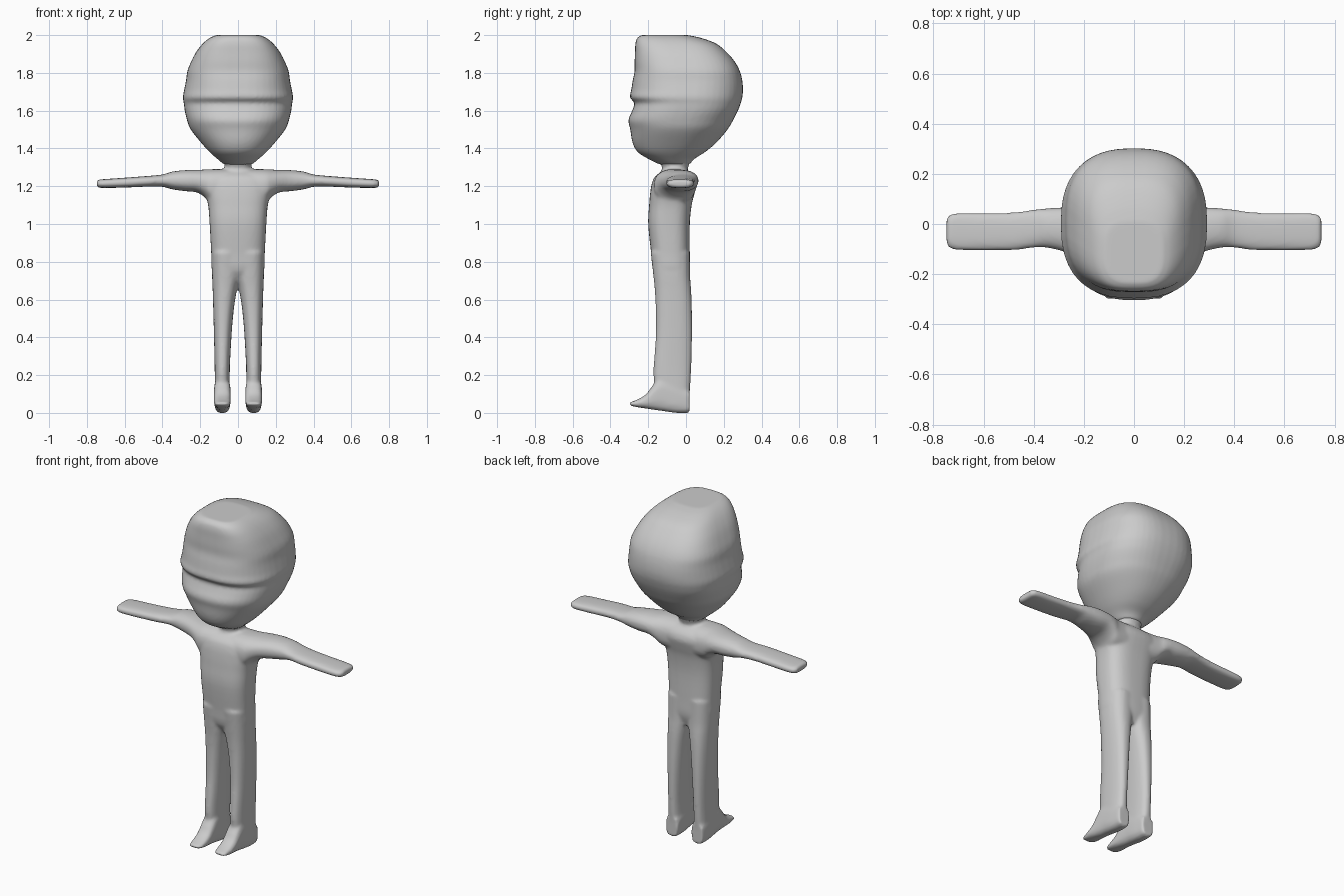
import bpy, bmesh, math

grey = bpy.data.materials.new("plain_grey")
grey.diffuse_color = (0.6, 0.6, 0.6, 1)
SIDES = 48


def spline(p0, p1, p2, p3, t):
    return [0.5 * (2 * b + (c - a) * t + (2 * a - 5 * b + 4 * c - d) * t * t
                   + (3 * b - a - 3 * c + d) * t ** 3)
            for a, b, c, d in zip(p0, p1, p2, p3)]


def loft(bm, axis, rings, mirror=False, steps=4):
    """Rings: (position, a0, a1, b0, b1, squareness) across the given axis."""
    pts = [rings[0]] + list(rings) + [rings[-1]]
    fine = [spline(*pts[i:i + 4], s / steps)
            for i in range(len(rings) - 1) for s in range(steps)] + [list(rings[-1])]
    for side in ((1, -1) if mirror else (1,)):
        loops = []
        for pos, a0, a1, b0, b1, n in fine:
            loop = []
            for k in range(SIDES):
                t = 2 * math.pi * k / SIDES
                c, s = math.cos(t), math.sin(t)
                a = (a0 + a1) / 2 + (a1 - a0) / 2 * math.copysign(abs(c) ** (2 / n), c)
                b = (b0 + b1) / 2 + (b1 - b0) / 2 * math.copysign(abs(s) ** (2 / n), s)
                x, y, z = {'x': (pos, a, b), 'y': (a, pos, b), 'z': (a, b, pos)}[axis]
                loop.append(bm.verts.new((x * side, y, z)))
            loops.append(loop)
        for l0, l1 in zip(loops, loops[1:]):
            for k in range(SIDES):
                j = (k + 1) % SIDES
                bm.faces.new((l0[k], l0[j], l1[j], l1[k]))
        bm.faces.new(loops[0])
        bm.faces.new(loops[-1])


def finish(bm, name):
    bmesh.ops.recalc_face_normals(bm, faces=bm.faces)
    mesh = bpy.data.meshes.new(name)
    bm.to_mesh(mesh)
    bm.free()
    mesh.materials.append(grey)
    for p in mesh.polygons:
        p.use_smooth = True
    ob = bpy.data.objects.new(name, mesh)
    bpy.context.collection.objects.link(ob)
    rm = ob.modifiers.new("fuse", 'REMESH')
    rm.mode = 'VOXEL'
    rm.voxel_size = 0.009
    rm.use_smooth_shade = True
    sm = ob.modifiers.new("soften", 'SMOOTH')
    sm.factor = 0.5
    sm.iterations = 5
    return ob


# head: (z, half width, front y, back y, squareness)
head = [(1.315, .075, -.14, .02, 2), (1.345, .11, -.20, .045, 2.1),
        (1.38, .15, -.255, .10, 2.2), (1.43, .195, -.283, .16, 2.2),
        (1.50, .25, -.295, .22, 2.3), (1.55, .27, -.305, .25, 2.4),
        (1.60, .282, -.285, .275, 2.5), (1.64, .287, -.273, .29, 2.5),
        (1.67, .292, -.297, .298, 2.5), (1.71, .285, -.29, .302, 2.5),
        (1.76, .275, -.282, .298, 2.6), (1.81, .268, -.272, .285, 2.7),
        (1.86, .248, -.272, .258, 2.8), (1.91, .222, -.27, .215, 2.9),
        (1.955, .187, -.268, .16, 3), (1.985, .15, -.258, .08, 3),
        (2.0, .115, -.235, .01, 3)]
bm = bmesh.new()
loft(bm, 'z', [(z, -w, w, f, b, n) for z, w, f, b, n in head])
finish(bm, "head")

bm = bmesh.new()
# neck and torso
loft(bm, 'z', [(1.22, -.10, .10, -.15, .03, 2.2), (1.28, -.075, .075, -.13, .01, 2.2),
               (1.31, -.07, .07, -.13, .015, 2.2), (1.37, -.10, .10, -.17, .04, 2.2)])
loft(bm, 'z', [(.68, -.10, .10, -.12, .0, 2.5), (.75, -.137, .137, -.172, .02, 2.7),
               (.85, -.142, .142, -.185, .02, 2.7), (1.0, -.15, .15, -.20, .02, 2.8),
               (1.1, -.158, .158, -.195, .03, 2.8), (1.16, -.175, .175, -.19, .045, 2.7),
               (1.21, -.19, .19, -.182, .055, 2.6), (1.25, -.18, .18, -.165, .04, 2.5),
               (1.285, -.12, .12, -.12, .0, 2.4)])
# arms, flat mitten hands
loft(bm, 'x', [(.05, -.17, .045, 1.10, 1.292, 2.4), (.14, -.17, .05, 1.11, 1.29, 2.4),
               (.18, -.155, .06, 1.145, 1.288, 2.3), (.22, -.135, .064, 1.168, 1.286, 2.3),
               (.28, -.11, .066, 1.174, 1.285, 2.3), (.35, -.094, .062, 1.184, 1.277, 2.3),
               (.40, -.094, .057, 1.197, 1.262, 2.4), (.48, -.104, .046, 1.198, 1.254, 2.6),
               (.60, -.105, .044, 1.193, 1.245, 2.7), (.70, -.104, .044, 1.191, 1.238, 2.8),
               (.735, -.095, .036, 1.192, 1.235, 2.8), (.747, -.08, .025, 1.197, 1.23, 2.8)],
     mirror=True)
# legs
loft(bm, 'z', [(.04, .04, .126, -.15, .015, 2.6), (.2, .044, .123, -.172, .026, 2.5),
               (.4, .035, .127, -.16, .032, 2.4), (.55, .022, .131, -.16, .031, 2.4),
               (.65, .006, .134, -.165, .027, 2.4), (.72, -.008, .137, -.172, .022, 2.4),
               (.85, -.02, .141, -.187, .02, 2.4)], mirror=True)
# feet, toes slightly raised
loft(bm, 'y', [(.018, .045, .122, .0, .12, 3), (-.05, .04, .126, .0, .16, 3),
               (-.13, .039, .127, .011, .19, 2.8), (-.18, .039, .127, .018, .14, 2.6),
               (-.21, .039, .127, .023, .10, 2.6), (-.25, .04, .126, .029, .074, 2.6),
               (-.285, .046, .12, .036, .06, 2.6), (-.298, .056, .11, .04, .055, 2.6)],
     mirror=True)
finish(bm, "body")
